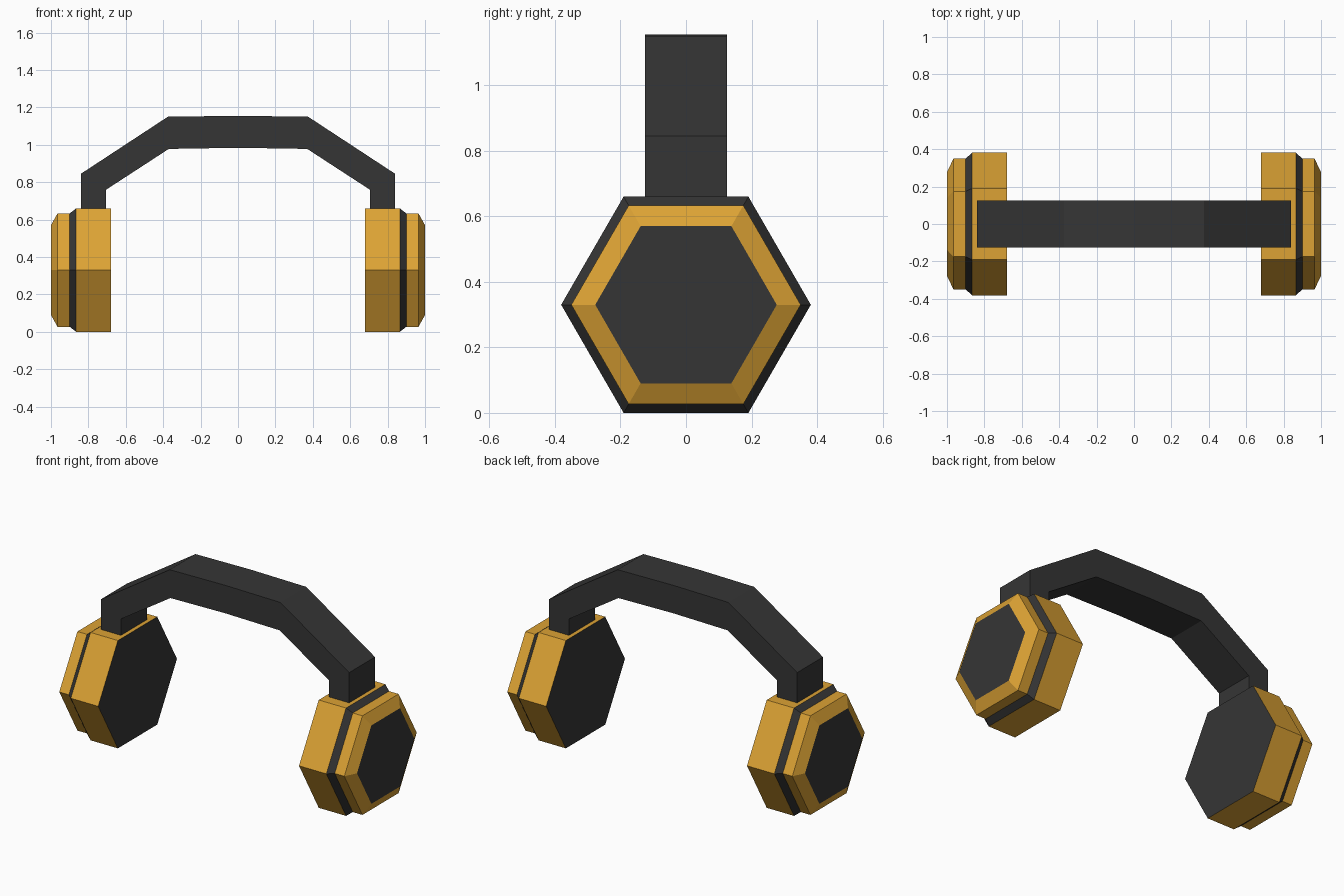
import bpy, bmesh, math

if "Cube" in bpy.data.objects:
    bpy.data.objects.remove(bpy.data.objects["Cube"])


def material(name, rgb):
    m = bpy.data.materials.new(name)
    m.diffuse_color = (*rgb, 1)
    m.use_nodes = True
    m.node_tree.nodes["Principled BSDF"].inputs["Base Color"].default_value = m.diffuse_color
    return m


YELLOW = material("amber yellow", (0.72, 0.365, 0.035))
DARK = material("charcoal", (0.036, 0.036, 0.036))


def finish(bm, name, mats):
    bmesh.ops.recalc_face_normals(bm, faces=bm.faces[:])
    me = bpy.data.meshes.new(name)
    bm.to_mesh(me)
    bm.free()
    for m in mats:
        me.materials.append(m)
    ob = bpy.data.objects.new(name, me)
    bpy.context.collection.objects.link(ob)
    return ob


# Hexagonal ear cup: (x, radius) rings from the inner pad to the outer cap
PROFILE = [(0.68, 0.381), (0.865, 0.381), (0.90, 0.35), (0.965, 0.35), (1.0, 0.277)]
BAND_COLOURS = [0, 1, 0, 0]     # 0 yellow, 1 charcoal


def ear_cup(name, side):
    bm = bmesh.new()
    rings = [[bm.verts.new((side * x, r * math.cos(k * math.pi / 3),
                            0.33 + r * math.sin(k * math.pi / 3)))
              for k in range(6)] for x, r in PROFILE]
    for a, b, colour in zip(rings, rings[1:], BAND_COLOURS):
        for k in range(6):
            n = (k + 1) % 6
            bm.faces.new((a[k], a[n], b[n], b[k])).material_index = colour
    for cap in (rings[0], rings[-1]):   # dark ear pad and outer cap
        bm.faces.new(cap).material_index = 1
    return finish(bm, name, [YELLOW, DARK])


ear_cup("right_ear_cup", 1)
ear_cup("left_ear_cup", -1)

# Headband: angular arch made of outer and inner outlines, extruded in y
OUTER = [(0.84, 0.65), (0.84, 0.845), (0.375, 1.15), (0, 1.155)]
INNER = [(0.705, 0.65), (0.705, 0.76), (0.37, 0.978), (0, 0.984)]


def mirrored(half):
    return half + [(-x, z) for x, z in reversed(half[:-1])]


bm = bmesh.new()
sections = []
for (ox, oz), (ix, iz) in zip(mirrored(OUTER), mirrored(INNER)):
    sections.append([bm.verts.new(p) for p in (
        (ox, -0.125, oz), (ox, 0.125, oz), (ix, 0.125, iz), (ix, -0.125, iz))])
for a, b in zip(sections, sections[1:]):
    for k in range(4):
        n = (k + 1) % 4
        bm.faces.new((a[k], a[n], b[n], b[k]))
bm.faces.new(sections[0])
bm.faces.new(sections[-1])
finish(bm, "headband", [DARK])
